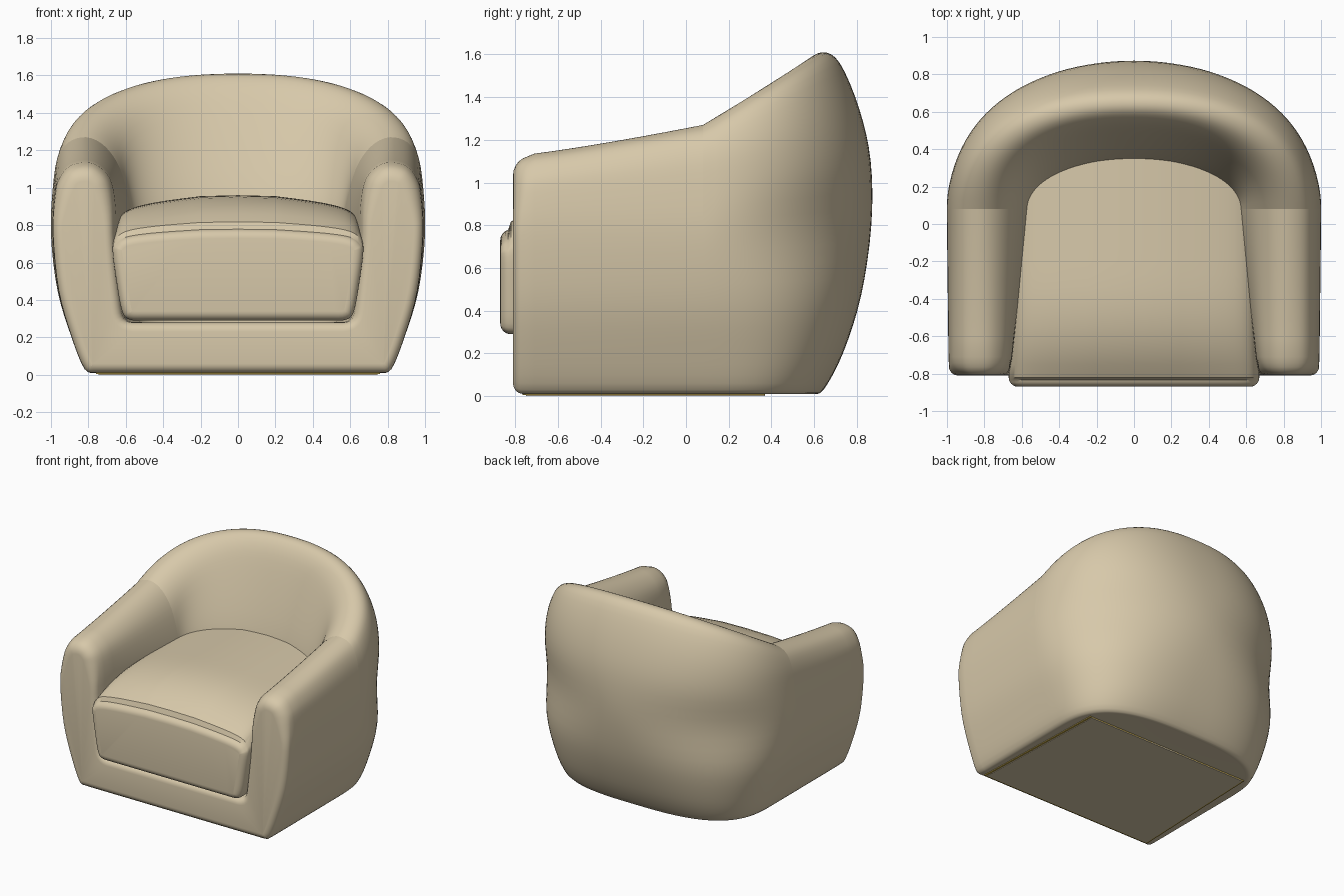
import bpy
import bmesh
import math
from mathutils import Vector

if "Cube" in bpy.data.objects:
    bpy.data.objects.remove(bpy.data.objects["Cube"], do_unlink=True)

JOINT_Y = 0.08     # where the arms meet the curved back
FRONT_Y = -0.81    # front face of the arms and the rail


def make_material(name, rgb):
    mat = bpy.data.materials.new(name)
    mat.use_nodes = True
    colour = (*rgb, 1.0)
    mat.diffuse_color = colour
    bsdf = mat.node_tree.nodes["Principled BSDF"]
    bsdf.inputs["Base Color"].default_value = colour
    bsdf.inputs["Roughness"].default_value = 0.8
    return mat


fabric = make_material("tan_fabric", (0.68, 0.58, 0.40))
trim = make_material("dark_gold_trim", (0.55, 0.39, 0.07))


def clamp(value):
    return max(0.0, min(1.0, value))


def smooth_profile(points, steps=4):
    """Spline through the points, with straight runs to the centre line."""
    pts = [Vector(p) for p in points]
    inner = pts[1:-1]
    result = [pts[0]]
    for i in range(len(inner) - 1):
        a = inner[max(i - 1, 0)]
        b, c = inner[i], inner[i + 1]
        d = inner[min(i + 2, len(inner) - 1)]
        for s in range(steps):
            t = s / steps
            result.append(b + (c - a) * (t / 2)
                          + (a * 2 - b * 5 + c * 4 - d) * (t * t / 2)
                          + (b * 3 - a - c * 3 + d) * (t ** 3 / 2))
    return result + [inner[-1], pts[-1]]


def inset(section, y, amount):
    """Move an x-z section inwards by amount(point) and place it at y."""
    last = len(section) - 1
    result = []
    for i, p in enumerate(section):
        if i in (0, last):
            normal = Vector((0, 0, 1 if i == 0 else -1))
        else:
            along = section[i + 1] - section[i - 1]
            normal = Vector((-along.z, 0, along.x)).normalized()
        q = p + normal * amount(p)
        result.append(Vector((q.x, y(p), q.z)))
    return result


def rounded_front(section, front, radius, steps=6):
    """Sections that roll from a flat front face into the given section."""
    rolled = []
    for k in range(steps):
        angle = math.pi / 2 * k / steps
        rolled.append(inset(section,
                            lambda p: front + radius(p) * (1 - math.cos(angle)),
                            lambda p: radius(p) * (1 - math.sin(angle))))
    return rolled


def loft(name, sections, mat, cap_back=False, crease_y=None):
    """Skin half sections, cap the ends and mirror across the centre."""
    bm = bmesh.new()
    rows = [[bm.verts.new(p) for p in section] for section in sections]
    for a, b in zip(rows, rows[1:]):
        for i in range(len(a) - 1):
            bm.faces.new((a[i], a[i + 1], b[i + 1], b[i]))
    bm.faces.new(rows[0])
    if cap_back:
        bm.faces.new(rows[-1])
    bmesh.ops.remove_doubles(bm, verts=bm.verts, dist=0.0001)
    bmesh.ops.recalc_face_normals(bm, faces=bm.faces)
    if crease_y is not None:
        for edge in bm.edges:
            if all(abs(v.co.y - crease_y) < 0.001 and v.co.z > 0.8 for v in edge.verts):
                edge.smooth = False
    mesh = bpy.data.meshes.new(name)
    bm.to_mesh(mesh)
    bm.free()
    mesh.materials.append(mat)
    obj = bpy.data.objects.new(name, mesh)
    bpy.context.collection.objects.link(obj)
    mirror = obj.modifiers.new("mirror", "MIRROR")
    mirror.merge_threshold = 0.001
    bpy.ops.object.select_all(action="DESELECT")
    obj.select_set(True)
    bpy.context.view_layer.objects.active = obj
    bpy.ops.object.shade_smooth_by_angle(angle=math.radians(40))
    return obj


# Shell outline, from under the seat, up the outside, over the top, down inside:
# front x, front z, joint x, joint z, back y, back z
SHELL = [
    (0, .01, 0, .01, JOINT_Y, .01),
    (.76, .01, .76, .01, .6, .012),
    (.82, .03, .82, .03, .645, .03),
    (.89, .2, .89, .2, .735, .2),
    (.96, .45, .965, .45, .82, .47),
    (.99, .75, 1, .75, .868, .8),
    (.98, .95, .99, 1, .865, 1.1),
    (.955, 1.04, .965, 1.15, .81, 1.35),
    (.9, 1.105, .91, 1.24, .72, 1.56),
    (.81, 1.125, .81, 1.27, .64, 1.61),
    (.74, 1.1, .71, 1.22, .565, 1.56),
    (.685, 1.03, .63, 1.1, .49, 1.4),
    (.665, .9, .575, .9, .36, 1),
    (.66, .7, .555, .7, .32, .75),
    (.63, .4, .55, .4, .31, .4),
    (.61, .3, .54, .3, .3, .3),
    (.56, .28, .5, .28, .28, .28),
    (0, .28, 0, .28, JOINT_Y, .28),
]


def arm_section(y):
    t = clamp((y - FRONT_Y) / (JOINT_Y - FRONT_Y))
    return smooth_profile([(xf + (xj - xf) * t, y, zf + (zj - zf) * t ** 1.2)
                           for xf, zf, xj, zj, yb, zb in SHELL])


def back_section(angle):
    points = []
    for xf, zf, xj, zj, yb, zb in SHELL:
        # squarer corners near the floor, rounder at mid height
        power = 2 + clamp(1 - zj / 0.75) + 0.3 * clamp((zj - 0.8) / 0.3)
        side = max(math.cos(angle), 0) ** (2 / power)
        rise = math.sin(angle) ** (2 / power)
        points.append((xj * side, JOINT_Y + (yb - JOINT_Y) * rise, zj + (zb - zj) * rise))
    section = smooth_profile(points)
    if math.cos(angle) < 0.0001:
        for p in section:
            p.x = 0
    return section


# Shell: front rail, arms and wrapped back in one skin
shell = rounded_front(arm_section(FRONT_Y), FRONT_Y,
                      lambda p: 0.05 + 0.04 * clamp((p.z - 0.8) / 0.2))
arm_start = FRONT_Y + 0.1
shell += [arm_section(arm_start + (JOINT_Y - arm_start) * k / 8) for k in range(9)]
shell += [back_section(math.pi / 2 * k / 28) for k in range(1, 29)]
loft("chair_shell", shell, fabric, crease_y=JOINT_Y)

# Seat cushion: crowned top that falls away to a rounded front
CUSHION_FRONT, CUSHION_BACK, CROWN_Y = -0.87, 0.42, -0.2
CUSHION = [(0, .29), (.5, .29), (.58, .295), (.62, .34), (.65, .5), (.67, .7),
           (.655, .8), (.6, .875), (.45, .92), (.2, .955), (0, .96)]


def cushion_section(y):
    drop = max(0, (CROWN_Y - y) / (CROWN_Y - CUSHION_FRONT))
    crown = 1 - 0.5 * drop ** 3
    return smooth_profile([(x, y, 0.6 + (z - 0.6) * crown if z > 0.6 else z)
                           for x, z in CUSHION])


cushion = rounded_front(cushion_section(CUSHION_FRONT), CUSHION_FRONT, lambda p: 0.05)
cushion_start = CUSHION_FRONT + 0.05
cushion += [cushion_section(cushion_start + (CUSHION_BACK - cushion_start) * k / 18)
            for k in range(19)]
loft("seat_cushion", cushion, fabric, cap_back=True)


def floor_plate(name, margin, low, high, mat):
    """Thin tapered plate under the chair."""
    outline = [(0.76 - margin, -0.765 + margin), (0.72 - margin, 0.37)]
    sections = [[Vector((0, y, low)), Vector((w, y, low)),
                 Vector((w, y, high)), Vector((0, y, high))] for w, y in outline]
    loft(name, sections, mat, cap_back=True)


# Underside: gold edging with a fabric cover just below it
floor_plate("underside_trim", 0, 0.004, 0.012, trim)
floor_plate("underside_cover", 0.015, 0, 0.009, fabric)
